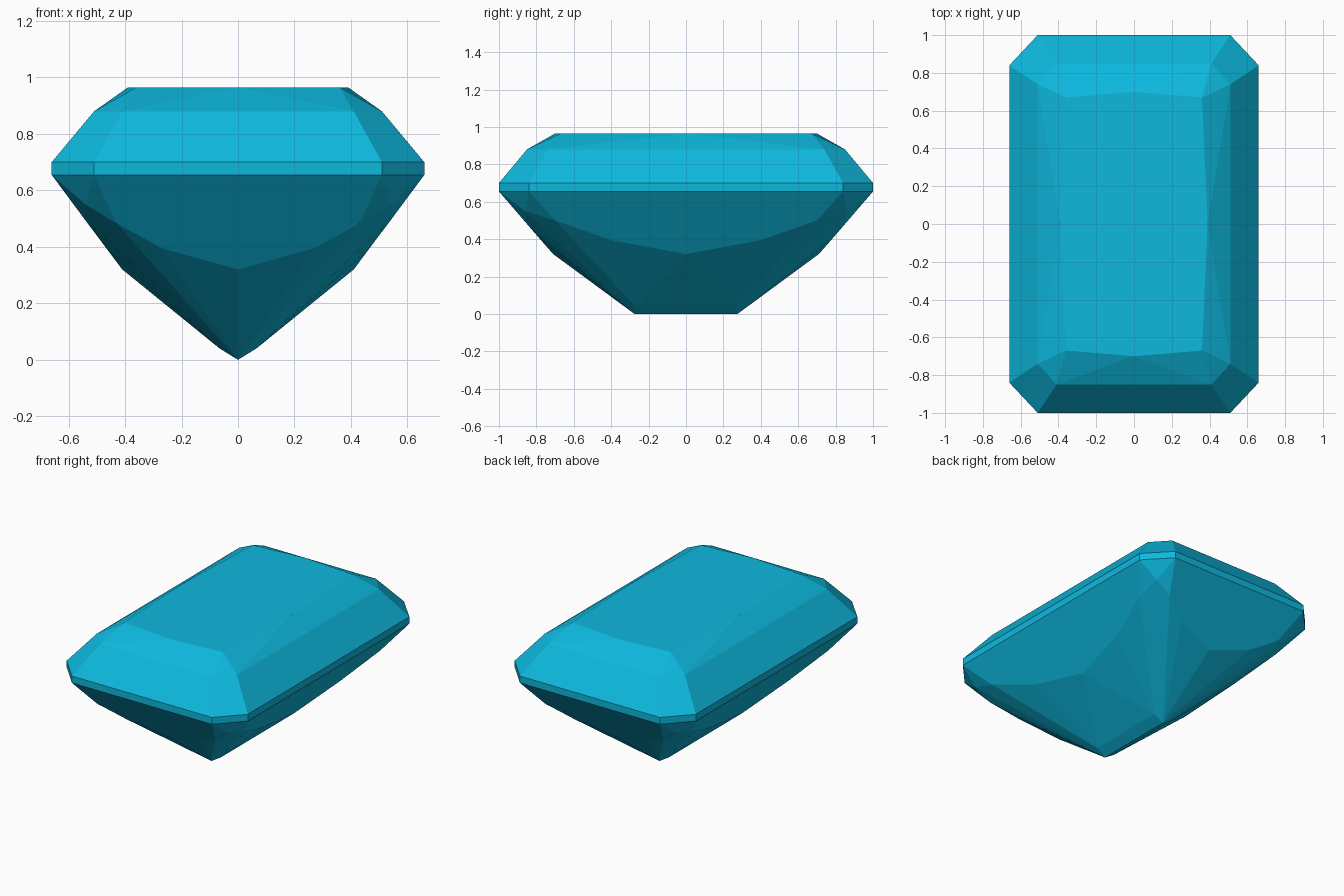
import bpy, bmesh, math

if "Cube" in bpy.data.objects:
    bpy.data.objects.remove(bpy.data.objects["Cube"])

# One quadrant of the cut; every other corner follows by mirroring in x and y
table = [(0.36, 0.67, 0.965), (0, 0.70, 0.965), (0.39, 0, 0.965)]
crown = [(0.41, 0.85, 0.88), (0.51, 0.74, 0.88)]
girdle = [(x, y, z) for z in (0.70, 0.655) for x, y in ((0.51, 1.0), (0.66, 0.84))]
pavilion = [
    (0.54, 0.86, 0.55),                                           # corner
    (0.43, 0.852, 0.483), (0.27, 0.776, 0.395), (0, 0.71, 0.32),  # end facet
    (0.545, 0.70, 0.50), (0.466, 0.40, 0.395), (0.41, 0, 0.32),   # side facet
]
keel = [(0.065, 0.27, 0.04), (0, 0.275, 0)]


def mirrored(points):
    return sorted({(sx * x + 0.0, sy * y + 0.0, z) for x, y, z in points
                   for sx in (1, -1) for sy in (1, -1)})


# The cut stone is convex, so its facets are the hull of its corners
bm = bmesh.new()
for p in mirrored(table + crown + girdle + pavilion + keel):
    bm.verts.new(p)
hull = bmesh.ops.convex_hull(bm, input=bm.verts[:])
loose = [v for v in bm.verts if not v.link_faces]
bmesh.ops.delete(bm, geom=loose, context='VERTS')

# Merge the triangles of each flat facet
bmesh.ops.dissolve_limit(bm, angle_limit=math.radians(0.8),
                         verts=bm.verts[:], edges=bm.edges[:])
bmesh.ops.recalc_face_normals(bm, faces=bm.faces[:])

mesh = bpy.data.meshes.new("cut_gem")
bm.to_mesh(mesh)
bm.free()
gem = bpy.data.objects.new("cut_gem", mesh)
bpy.context.collection.objects.link(gem)

# Blue gem colour
mat = bpy.data.materials.new("blue_gem")
mat.diffuse_color = (0.004, 0.48, 0.73, 1)
mat.use_nodes = True
mat.node_tree.nodes["Principled BSDF"].inputs["Base Color"].default_value = mat.diffuse_color
mesh.materials.append(mat)
